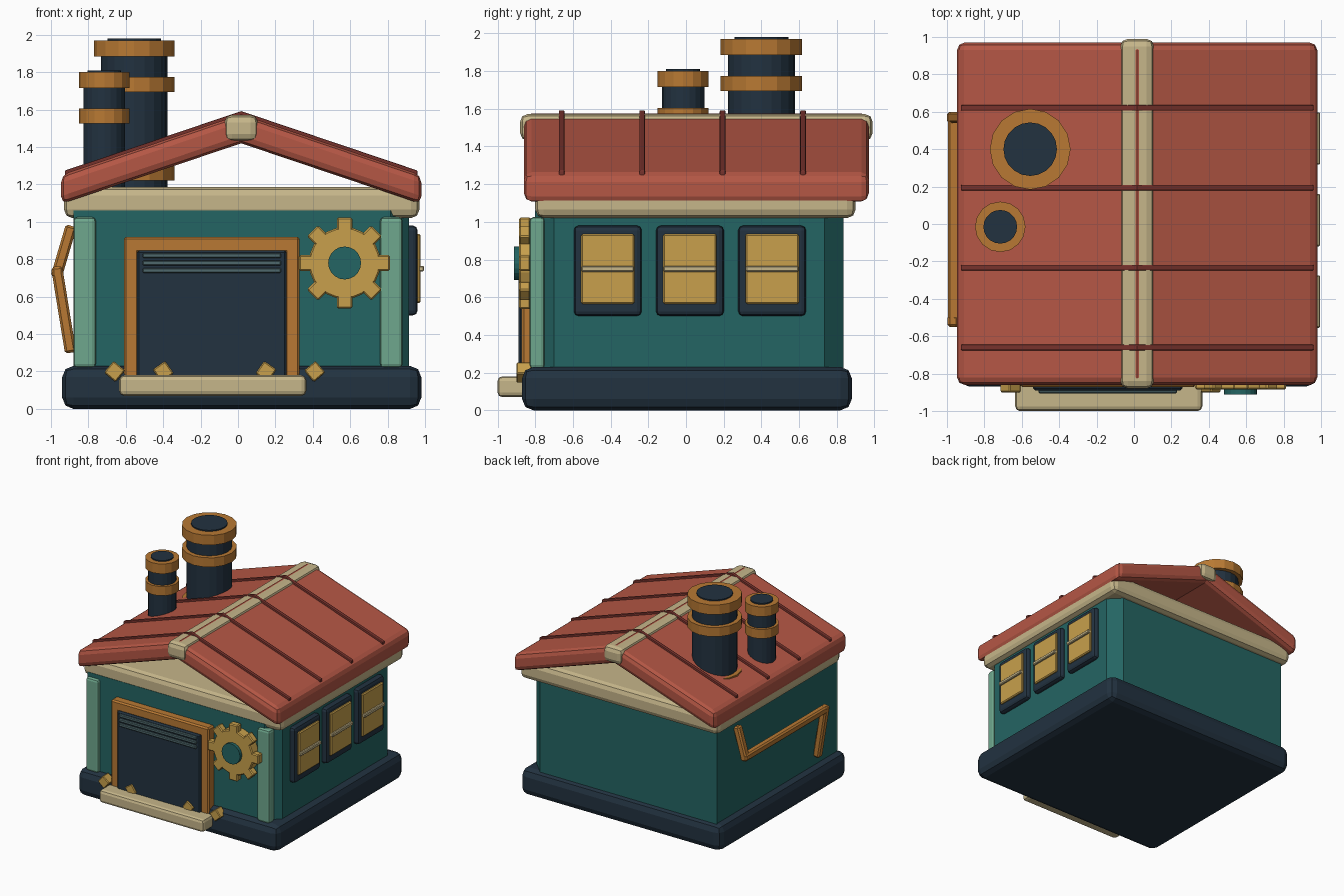
import bpy, bmesh, math
from mathutils import Vector, Matrix

if "Cube" in bpy.data.objects:
    bpy.data.objects.remove(bpy.data.objects["Cube"], do_unlink=True)


def material(name, rgb):
    lin = [((c / 255 + 0.055) / 1.055) ** 2.4 for c in rgb] + [1]
    m = bpy.data.materials.new(name)
    m.use_nodes = True
    m.diffuse_color = lin
    m.node_tree.nodes["Principled BSDF"].inputs["Base Color"].default_value = lin
    return m


NAVY = material("navy", (34, 50, 64))
TEAL = material("teal", (36, 101, 99))
GREEN = material("sage_green", (110, 167, 141))
CREAM = material("cream", (198, 182, 138))
RED = material("roof_red", (181, 87, 69))
DARK_RED = material("seam_red", (118, 50, 44))
ORANGE = material("copper", (184, 121, 51))
GOLD = material("gold", (200, 160, 76))
SLATE = material("slate", (78, 104, 108))


def finish(bm, name, mat, bevel=0, segments=2, limit=45):
    bmesh.ops.recalc_face_normals(bm, faces=bm.faces)
    me = bpy.data.meshes.new(name)
    bm.to_mesh(me)
    bm.free()
    me.materials.append(mat)
    ob = bpy.data.objects.new(name, me)
    bpy.context.collection.objects.link(ob)
    if bevel:
        mod = ob.modifiers.new("bevel", "BEVEL")
        mod.width, mod.segments = bevel, segments
        mod.limit_method, mod.angle_limit = "ANGLE", math.radians(limit)
    return ob


def box_mesh(x, y, z):
    bm = bmesh.new()
    bmesh.ops.create_cube(bm, size=1)
    lo, hi = Vector((x[0], y[0], z[0])), Vector((x[1], y[1], z[1]))
    bmesh.ops.scale(bm, vec=hi - lo, verts=bm.verts)
    bmesh.ops.translate(bm, vec=(lo + hi) / 2, verts=bm.verts)
    return bm


def box(name, mat, x, y, z, bevel=0, segments=2):
    return finish(box_mesh(x, y, z), name, mat, bevel, segments)


def extrude_y(name, mat, points, y0, y1, bevel=0):
    """Extrude an (x, z) outline along y."""
    bm = bmesh.new()
    face = bm.faces.new([bm.verts.new((x, y0, z)) for x, z in points])
    out = bmesh.ops.extrude_face_region(bm, geom=[face])
    verts = [v for v in out["geom"] if isinstance(v, bmesh.types.BMVert)]
    bmesh.ops.translate(bm, vec=(0, y1 - y0, 0), verts=verts)
    return finish(bm, name, mat, bevel)


def cylinder(name, mat, center, r, depth, sides, axis="Z", bevel=0):
    bm = bmesh.new()
    bmesh.ops.create_cone(bm, cap_ends=True, segments=sides, radius1=r, radius2=r, depth=depth)
    if axis == "Y":
        bmesh.ops.rotate(bm, matrix=Matrix.Rotation(math.pi / 2, 3, "X"), verts=bm.verts)
    bmesh.ops.translate(bm, vec=center, verts=bm.verts)
    return finish(bm, name, mat, bevel, 1)


def beam(name, mat, a, b, size):
    a, b = Vector(a), Vector(b)
    bm = box_mesh((-size / 2, size / 2), (-size / 2, size / 2),
                  (-size / 2, (b - a).length + size / 2))
    z = (b - a).normalized()
    side = Vector((0, 1, 0)) if abs(z.y) < 0.7 else Vector((0, 0, 1))
    x = side.cross(z).normalized()
    rot = Matrix((x, z.cross(x), z)).transposed().to_4x4()
    bm.transform(Matrix.Translation(a) @ rot)
    return finish(bm, name, mat, 0.012, 1)


# Base, walls with chamfered left corners, and eave slab
box("base", NAVY, (-0.94, 0.98), (-0.87, 0.88), (0, 0.23), 0.06)
walls = box_mesh((-0.88, 0.915), (-0.80, 0.835), (0.15, 1.06))
corners = [e for e in walls.edges if all(v.co.x > 0 for v in e.verts)
           and abs(e.verts[0].co.z - e.verts[1].co.z) > 0.1]
bmesh.ops.bevel(walls, geom=corners, offset=0.1, segments=1, affect="EDGES")
finish(walls, "walls", TEAL)
box("eave_slab", CREAM, (-0.93, 0.97), (-0.80, 0.90), (1.02, 1.185), 0.045)
for side, x in (("right", -0.82), ("left", 0.82)):
    box(side + "_corner_pillar", GREEN, (x - 0.06, x + 0.06), (-0.83, -0.75), (0.22, 1.025), 0.02)

# Open gabled roof with ridge cap and raised seams
MID, HALF, SLOPE = 0.017, 0.963, 0.337


def chevron(top, bottom, half):
    drop = half * SLOPE
    return [(MID - half, top - drop), (MID, top), (MID + half, top - drop),
            (MID + half, bottom - drop), (MID, bottom), (MID - half, bottom - drop)]


extrude_y("roof", RED, chevron(1.575, 1.42, HALF), -0.86, 0.97, 0.04)
box("ridge_cap", CREAM, (MID - 0.09, MID + 0.09), (-0.88, 0.99), (1.43, 1.572), 0.04)
for i in range(4):
    y = -0.66 + i * 0.427
    extrude_y(f"roof_seam_{i + 1}", DARK_RED, chevron(1.592, 1.55, HALF - 0.02),
              y - 0.015, y + 0.015, 0.006)


# Chimneys with copper bands
def chimney(name, x, y, r, band_r, cap_r, top, bands, sides):
    bottom = 1.185
    cylinder(name + "_stack", NAVY, (x, y, (bottom + top - 0.02) / 2), r, top - 0.02 - bottom, 20)
    cylinder(name + "_cap", NAVY, (x, y, top - 0.03), cap_r, 0.06, 20)
    for i, (z0, z1) in enumerate(bands):
        cylinder(f"{name}_band_{i + 1}", ORANGE, (x, y, (z0 + z1) / 2), band_r, z1 - z0, sides)


chimney("large_chimney", -0.555, 0.40, 0.178, 0.216, 0.143, 1.98,
        [(1.22, 1.325), (1.695, 1.775), (1.885, 1.97)], 16)
chimney("small_chimney", -0.715, -0.015, 0.112, 0.135, 0.09, 1.81,
        [(1.525, 1.605), (1.715, 1.80)], 16)

# Roller door, frame and step
for name, x in (("right", (-0.61, -0.53)), ("left", (0.25, 0.33))):
    box(name + "_door_post", ORANGE, x, (-0.872, -0.78), (0.16, 0.9), 0.012, 1)
box("door_lintel", ORANGE, (-0.61, 0.33), (-0.872, -0.78), (0.835, 0.92), 0.012, 1)
box("door_panel", NAVY, (-0.54, 0.26), (-0.89, -0.78), (0.12, 0.848), 0.012, 1)
for i, z in enumerate((0.74, 0.78, 0.82)):
    box(f"door_slat_{i + 1}", SLATE, (-0.51, 0.23), (-0.905, -0.87), (z - 0.014, z + 0.014), 0.006, 1)
box("front_step", CREAM, (-0.635, 0.365), (-1.0, -0.84), (0.07, 0.18), 0.025)

# Tilted gold blocks beside the step
for i, (x, tilt) in enumerate(((-0.66, 40), (-0.40, -35), (0.15, 35), (0.41, -40))):
    bm = box_mesh((-0.04, 0.04), (-0.9, -0.82), (-0.04, 0.04))
    bm.transform(Matrix.Translation((x, 0, 0.2)) @ Matrix.Rotation(math.radians(tilt), 4, "Y"))
    finish(bm, f"gold_block_{i + 1}", GOLD, 0.006, 1)

# Wall gear
GX, GZ = 0.57, 0.78
cylinder("gear_disc", GOLD, (GX, -0.84, GZ), 0.192, 0.09, 24, "Y", 0.008)
for i in range(8):
    bm = box_mesh((-0.042, 0.042), (-0.885, -0.825), (0.16, 0.243))
    bm.transform(Matrix.Translation((GX, 0, GZ)) @ Matrix.Rotation(i * math.pi / 4, 4, "Y"))
    finish(bm, f"gear_tooth_{i + 1}", GOLD, 0.008, 1)
cylinder("gear_hub", TEAL, (GX, -0.86, GZ), 0.088, 0.105, 20, "Y")

# Windows on the left wall
for i in range(3):
    y = -0.415 + i * 0.436
    box(f"window_frame_{i + 1}", NAVY, (0.88, 0.96), (y - 0.18, y + 0.18), (0.50, 0.98), 0.025)
    box(f"window_pane_{i + 1}", GOLD, (0.93, 0.977), (y - 0.142, y + 0.142), (0.565, 0.935), 0.008, 1)
    box(f"window_bar_{i + 1}", CREAM, (0.95, 0.995), (y - 0.14, y + 0.14), (0.735, 0.765), 0.006, 1)

# Bent copper pipe on the right wall
path = [(-0.90, 0.57, 0.95), (-0.965, 0.57, 0.73), (-0.965, -0.52, 0.73), (-0.90, -0.52, 0.33)]
for i in range(3):
    beam(f"wall_pipe_{i + 1}", ORANGE, path[i], path[i + 1], 0.06)
